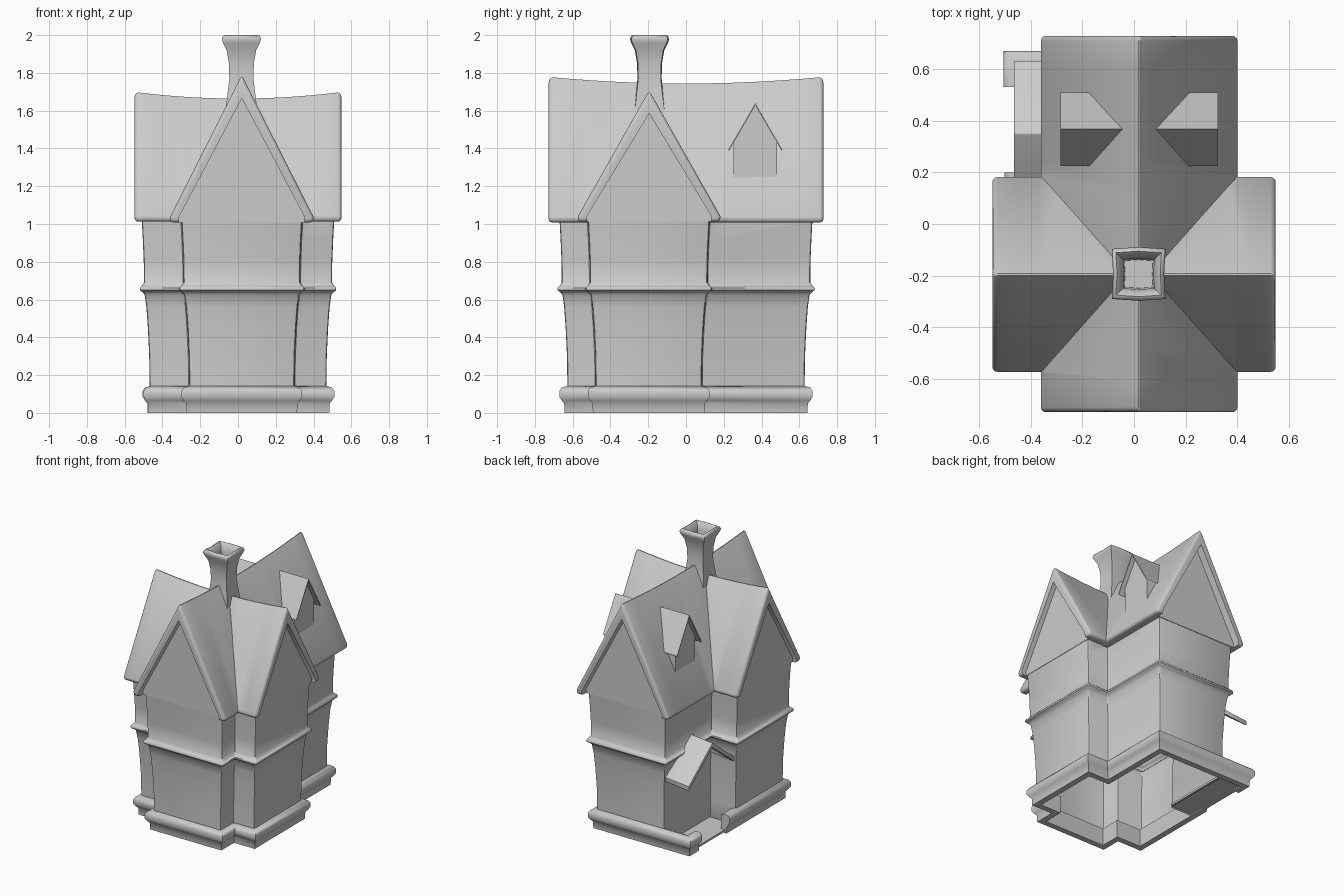
import bpy, bmesh, math

if "Cube" in bpy.data.objects:
    bpy.data.objects.remove(bpy.data.objects["Cube"])


def loft(name, rows, ring=False):
    """Closed skin through equal-length loops of points; ends are capped."""
    bm = bmesh.new()
    vs = [[bm.verts.new(p) for p in r] for r in rows]
    n = len(rows[0])
    for a, b in zip(vs, vs[1:]):
        for i in range(n):
            j = (i + 1) % n
            bm.faces.new((a[i], a[j], b[j], b[i]))
    bm.faces.new(vs[0][::-1])
    bm.faces.new(vs[-1])
    bmesh.ops.recalc_face_normals(bm, faces=bm.faces)
    me = bpy.data.meshes.new(name)
    bm.to_mesh(me)
    bm.free()
    ob = bpy.data.objects.new(name, me)
    bpy.context.collection.objects.link(ob)
    return ob


def apply(ob, mod):
    bpy.ops.object.select_all(action='DESELECT')
    ob.select_set(True)
    bpy.context.view_layer.objects.active = ob
    bpy.ops.object.modifier_apply(modifier=mod.name)


def bevel(ob, width, angle=50, seg=3):
    m = ob.modifiers.new("bevel", 'BEVEL')
    m.width, m.segments, m.limit_method = width, seg, 'ANGLE'
    m.angle_limit = math.radians(angle)
    apply(ob, m)


def boolean(ob, other, op):
    m = ob.modifiers.new("bool", 'BOOLEAN')
    m.object, m.operation, m.solver = other, op, 'EXACT'
    apply(ob, m)
    bpy.data.objects.remove(other)


def smooth(ob, angle=38):
    bpy.ops.object.select_all(action='DESELECT')
    ob.select_set(True)
    bpy.context.view_layer.objects.active = ob
    bpy.ops.object.shade_smooth_by_angle(angle=math.radians(angle))


def offset(path, d, closed):
    """Move a right-angled path outward (to the right of travel) by d."""
    n, out = len(path), []
    for i, (x, y) in enumerate(path):
        norms = set()
        for a, b in ((i - 1, i), (i, i + 1)):
            if not closed and (a < 0 or b >= n):
                continue
            p, q = path[a % n], path[b % n]
            l = math.dist(p, q)
            norms.add((round((q[1] - p[1]) / l), round((p[0] - q[0]) / l)))
        out.append((x + d * sum(v[0] for v in norms), y + d * sum(v[1] for v in norms)))
    return out


# walls: cross-shaped plan, flaring upward, with a moulding between the floors
plan = [(-.48, .095), (-.48, -.49), (-.27, -.49), (-.27, -.64), (.31, -.64),
        (.31, -.49), (.48, -.49), (.48, .095), (.31, .095), (.31, .64)]
wall_profile = [(0, -.01), (.15, -.012), (.3, -.01), (.45, -.003), (.56, .005), (.625, .014),
                (.638, .025), (.65, .04), (.662, .04), (.674, .028), (.69, .018),
                (.8, .019), (.92, .024), (1.03, .03)]
outline = plan + [(-.27, .64), (-.27, .095)]
house = loft("house", [[(x, y, z) for x, y in offset(outline, d, True)] for z, d in wall_profile])
bevel(house, .012, 65, 2)


# roofs: sagging ridge, rounded edges, gable ends set back inside a rim
def roof(name, place, half, length, eave, apex, sag, depth):
    def section(t, h, top, low):
        pts = [(-h, low), (-h, eave + .03), (0, top), (h, eave + .03), (h, low)]
        return [place(s, t, z) for s, z in pts]
    ts = [length * (i / 6 - 1) for i in range(13)]
    ob = loft(name, [section(t, half, apex - sag * (1 - (t / length) ** 2), eave) for t in ts])
    bevel(ob, .02)
    for side in (-1, 1):
        cut = loft("cutter", [section(side * t, half - .048, apex - .125, eave - .2)
                              for t in (length - depth, length + .1)])
        cut.hide_render = True
        boolean(ob, cut, 'DIFFERENCE')
    return ob


main_roof = roof("main_roof", lambda s, t, z: (.02 + s, t, z), .38, .728, 1.008, 1.79, .035, .055)
wing_roof = roof("wing_roof", lambda s, t, z: (t, -.195 + s, z), .377, .548, 1.012, 1.71, .035, .036)
boolean(house, main_roof, 'UNION')
boolean(house, wing_roof, 'UNION')

# open underside
bm = bmesh.new()
bm.from_mesh(house.data)
low = [f for f in bm.faces if f.calc_center_median().z < .004 and abs(f.normal.z) > .8]
bmesh.ops.delete(bm, geom=low, context='FACES')
bm.to_mesh(house.data)
bm.free()
smooth(house)

# plinth: moulding swept round the base, squaring off the porch corner
path = [(-.47, .2), (-.47, -.49)] + plan[2:] + [(-.475, .64), (-.475, .53)]
prof = [(-.04, 0), (-.04, .13), (-.01, .142), (.018, .134), (.03, .115), (.03, .085),
        (.018, .065), (.005, .05), (.003, 0)]
lines = [offset(path, d, False) for d, z in prof]
plinth = loft("plinth", [[(*lines[k][i], prof[k][1]) for k in range(len(prof))]
                         for i in range(len(path))])
smooth(plinth, 50)

# porch floor
loft("porch_floor", [[(-.46, .09, z), (-.25, .09, z), (-.25, .62, z), (-.46, .62, z)]
                     for z in (.01, .025)])


# small gabled roofs running along x
def gable_sheet(name, x0, x1, yc, half, eave, apex, thick, drop=0):
    def row(x, dz):
        top = [(-half, eave), (0, apex), (half, eave)]
        pts = top + [(y, z - thick) for y, z in top[::-1]]
        return [(x, yc + y, z + dz) for y, z in pts]
    return loft(name, [row(x0, 0), row(x1, -drop)])


porch_roof = gable_sheet("porch_roof", -.26, -.465, .35, .28, .53, .75, .035, .02)
bevel(porch_roof, .006, 60, 2)
smooth(porch_roof)

# dormers on both slopes
for side, label in ((-1, "left"), (1, "right")):
    X = lambda d: .02 + side * d
    gable_sheet("dormer_roof_" + label, X(.05), X(.305), .367, .142, 1.395, 1.64, .012)
    wall = [(-.115, 1.2), (-.115, 1.435), (0, 1.63), (.115, 1.435), (.115, 1.2)]
    loft("dormer_wall_" + label, [[(X(d), .367 + y, z) for y, z in wall] for d in (.06, .27)])

# chimney: flared square stack, hollow at the top
stack = [(.085, 1.6), (.072, 1.7), (.064, 1.77), (.066, 1.85), (.078, 1.92), (.098, 1.96),
         (.104, 1.98), (.098, 1.995), (.088, 2.0), (.072, 1.985), (.06, 1.94), (.055, 1.84)]
chimney = loft("chimney", [[(.018 + h * a, -.193 + h * b, z) for a, b in
                            ((-1, -.93), (0, -1), (1, -.93), (.95, 0), (1, .93), (0, 1), (-1, .93), (-.95, 0))]
                           for h, z in stack])
smooth(chimney, 45)
